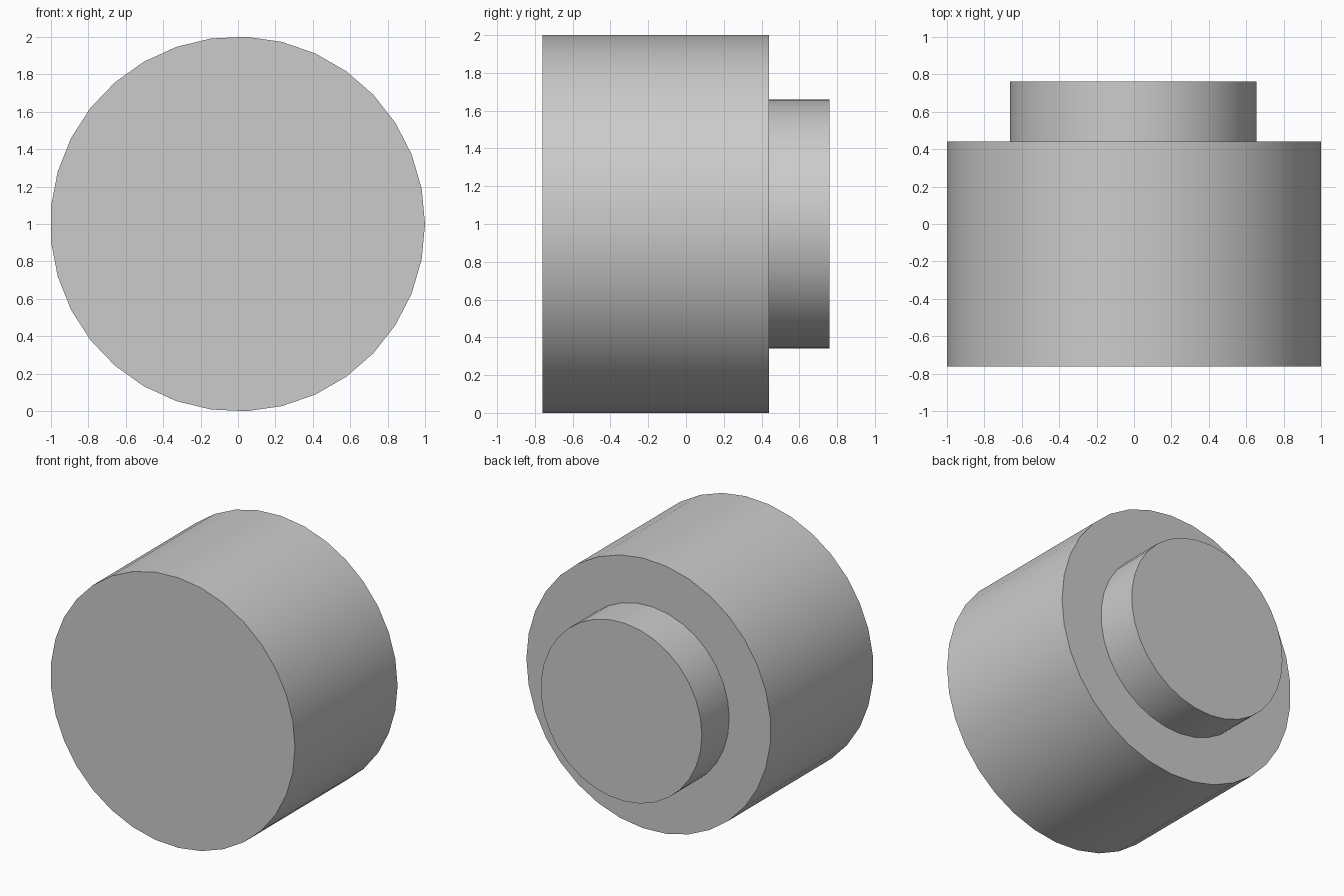
import bpy
import math
from mathutils import Matrix

SIDES = 33

default = bpy.data.objects.get("Cube")
if default:
    bpy.data.objects.remove(default, do_unlink=True)

grey = bpy.data.materials.new("plain grey")
grey.use_nodes = True
grey.diffuse_color = (0.6, 0.6, 0.6, 1)
grey.node_tree.nodes["Principled BSDF"].inputs["Base Color"].default_value = (0.6, 0.6, 0.6, 1)


def disc(name, radius, y_front, y_back, corner_angle):
    """Cylinder lying along y, with one corner at corner_angle in the xz plane."""
    bpy.ops.mesh.primitive_cylinder_add(vertices=SIDES, radius=radius, depth=y_back - y_front)
    obj = bpy.context.object
    obj.name = name
    # The primitive's first corner is on +y; lay it down so that corner points up
    turn = Matrix.Rotation(math.pi / 2 - corner_angle, 4, 'Y')
    obj.data.transform(turn @ Matrix.Rotation(math.pi / 2, 4, 'X'))
    obj.location = (-0.002, (y_front + y_back) / 2, 1)
    obj.data.materials.append(grey)
    bpy.ops.object.shade_smooth_by_angle(angle=math.radians(40))
    return obj


# Wide drum at the front, narrower boss behind it
disc("main_drum", 1.001, -0.76, 0.44, 0)
disc("rear_boss", 0.66, 0.44, 0.76, math.pi)
